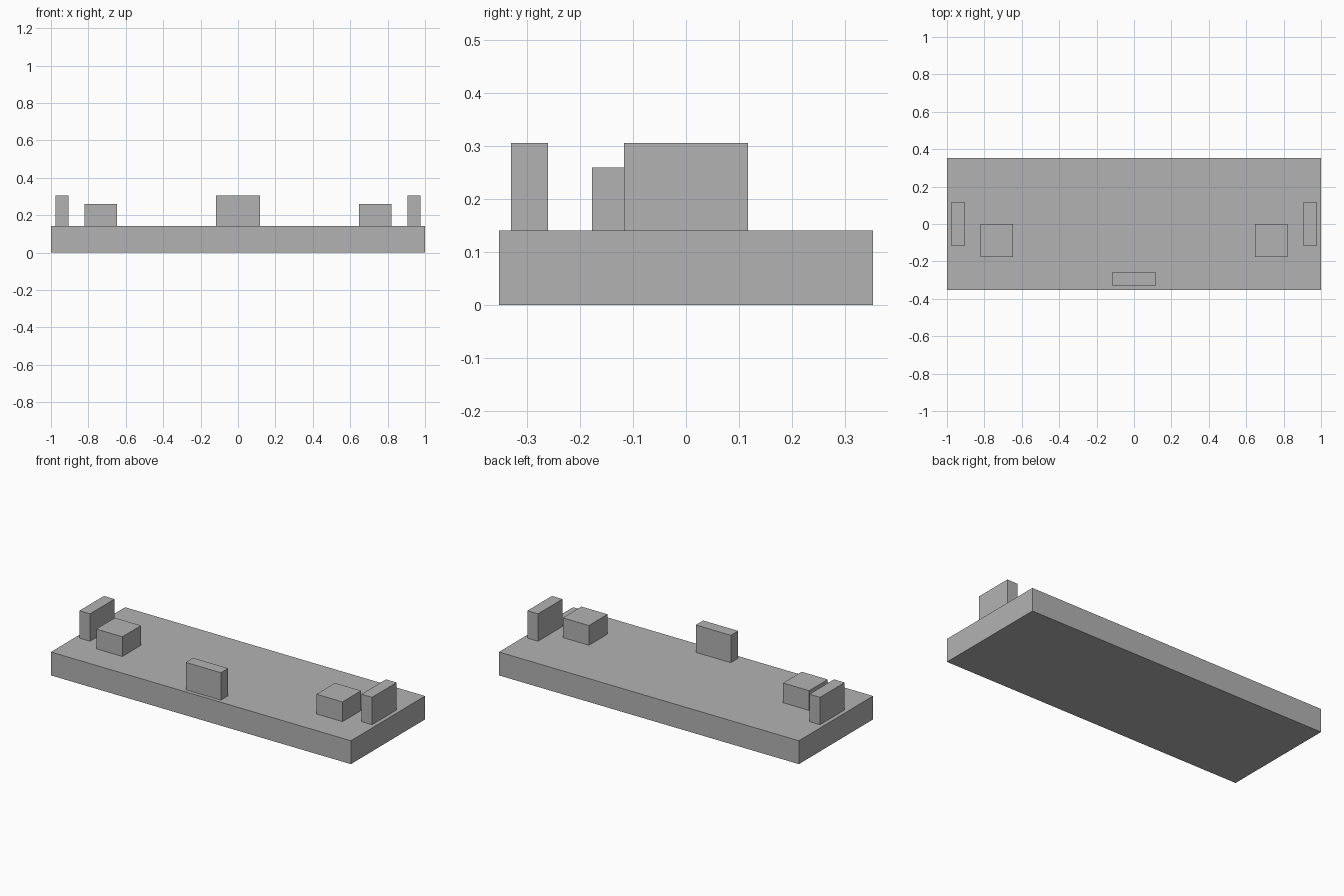
import bpy

cube = bpy.data.objects.get("Cube")
if cube:
    bpy.data.objects.remove(cube, do_unlink=True)

grey = bpy.data.materials.new("plain grey")
grey.use_nodes = True
color = (0.45, 0.45, 0.45, 1)
grey.diffuse_color = color
grey.node_tree.nodes["Principled BSDF"].inputs["Base Color"].default_value = color

BASE_TOP = 0.141
WALL_TOP = 0.306
BLOCK_TOP = 0.26


def box(name, x, y, z):
    """Add a box from its (low, high) range on each axis."""
    ranges = (x, y, z)
    bpy.ops.mesh.primitive_cube_add(size=1, location=[(a + b) / 2 for a, b in ranges])
    obj = bpy.context.object
    obj.name = name
    obj.scale = [b - a for a, b in ranges]
    bpy.ops.object.transform_apply(location=False, rotation=False, scale=True)
    obj.data.materials.append(grey)
    return obj


# Slab and the upright panel at its front edge
box("base_slab", (-1, 1), (-0.353, 0.353), (0, BASE_TOP))
box("front_panel", (-0.117, 0.117), (-0.33, -0.26), (BASE_TOP, WALL_TOP))

# Mirrored end panels and low blocks
for side, s in (("left", 1), ("right", -1)):
    box(side + "_end_panel", sorted((s * 0.905, s * 0.976)),
        (-0.117, 0.117), (BASE_TOP, WALL_TOP))
    box(side + "_low_block", sorted((s * 0.647, s * 0.821)),
        (-0.177, 0), (BASE_TOP, BLOCK_TOP))
